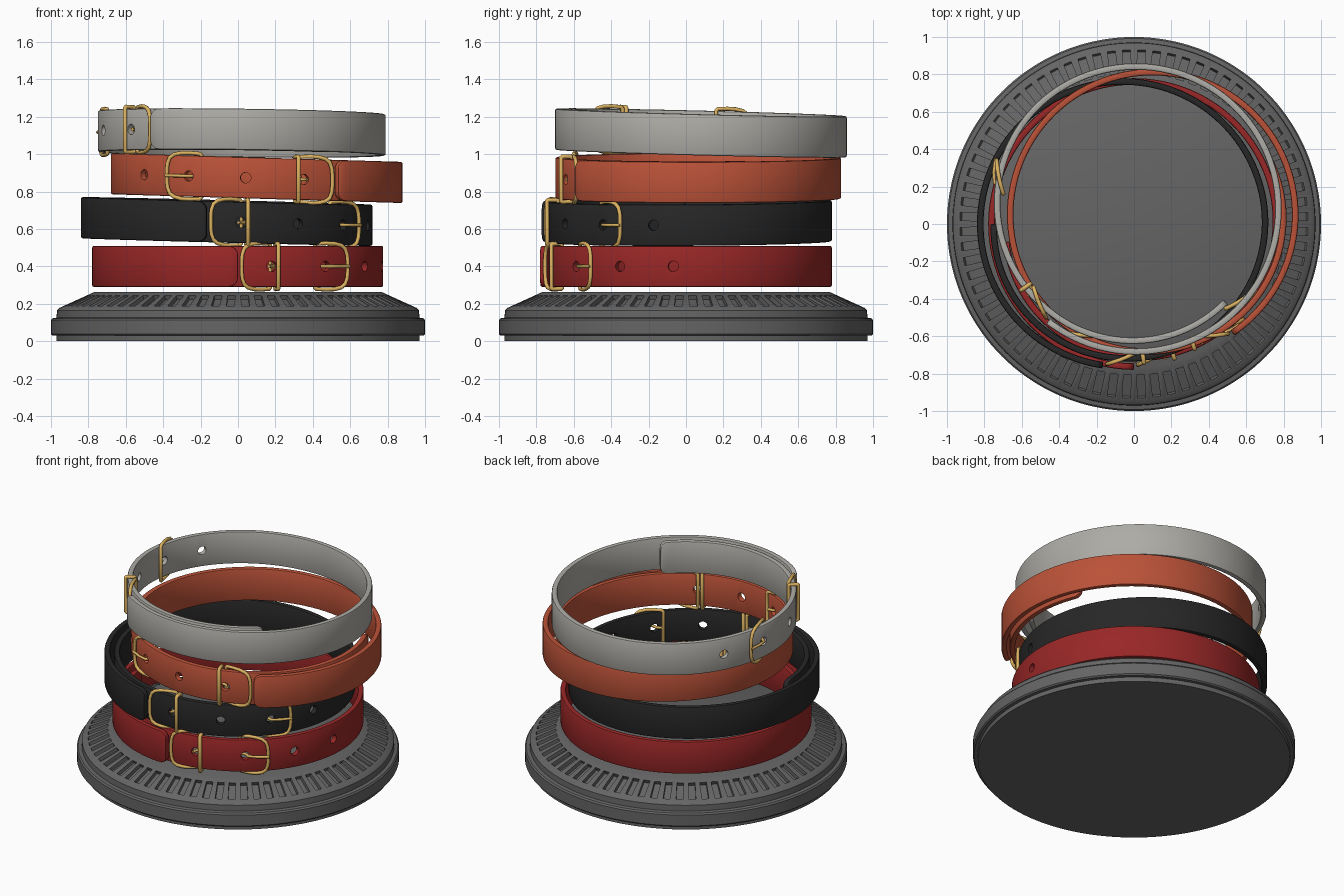
import bpy, bmesh
from math import sin, cos, radians, pi, sqrt
from mathutils import Matrix, Vector

if "Cube" in bpy.data.objects:
    bpy.data.objects.remove(bpy.data.objects["Cube"])


def material(name, rgb):
    m = bpy.data.materials.new(name)
    m.diffuse_color = (*rgb, 1)
    m.use_nodes = True
    m.node_tree.nodes["Principled BSDF"].inputs["Base Color"].default_value = m.diffuse_color
    return m


def to_object(name, bm, mat=None):
    bmesh.ops.recalc_face_normals(bm, faces=bm.faces)
    me = bpy.data.meshes.new(name)
    bm.to_mesh(me)
    bm.free()
    ob = bpy.data.objects.new(name, me)
    bpy.context.collection.objects.link(ob)
    if mat:
        me.materials.append(mat)
    return ob


def select(ob):
    bpy.ops.object.select_all(action='DESELECT')
    ob.select_set(True)
    bpy.context.view_layer.objects.active = ob


def cut(ob, cutter):
    cutter.hide_render = True
    mod = ob.modifiers.new("cut", 'BOOLEAN')
    mod.operation = 'DIFFERENCE'
    mod.object = cutter
    mod.solver = 'EXACT'
    select(ob)
    bpy.ops.object.modifier_apply(modifier=mod.name)
    bpy.data.objects.remove(cutter)


def smooth(ob, angle=35):
    select(ob)
    bpy.ops.object.shade_smooth_by_angle(angle=radians(angle))


def skin(bm, rings, close_rows=False):
    """Joins rows of closed vertex rings with quads."""
    rows = [[bm.verts.new(p) for p in r] for r in rings]
    n = len(rows[0])
    pairs = list(zip(rows, rows[1:])) + ([(rows[-1], rows[0])] if close_rows else [])
    for a, b in pairs:
        for i in range(n):
            j = (i + 1) % n
            bm.faces.new((a[i], a[j], b[j], b[i]))
    if not close_rows:
        bm.faces.new(rows[0])
        bm.faces.new(rows[-1])


gold = material("brass", (0.72, 0.45, 0.12))
stone = material("base_grey", (0.13, 0.13, 0.13))

# Base: turned disc with a ring of slots in the sloping shoulder
N = 144
profile = [(0.97, 0), (0.97, 0.03), (0.992, 0.03), (1.0, 0.038), (1.0, 0.112),
           (0.992, 0.122), (0.97, 0.126), (0.968, 0.165), (0.955, 0.178), (0.77, 0.262)]
bm = bmesh.new()
skin(bm, [[(r * cos(2 * pi * i / N), r * sin(2 * pi * i / N), z) for i in range(N)]
          for r, z in profile])
base = to_object("display_base", bm, stone)
bm = bmesh.new()
SLOTS = 72
for k in range(SLOTS):
    m = (Matrix.Rotation(2 * pi * (k + 0.5) / SLOTS, 4, 'Z') @ Matrix.Translation((0.87, 0, 0.2165))
         @ Matrix.Rotation(radians(24.4), 4, 'Y') @ Matrix.Diagonal((0.135, 0.042, 0.05, 1)))
    bmesh.ops.create_cube(bm, size=1, matrix=m)
cut(base, to_object("slot_cutter", bm))
smooth(base)

# Collars: a strap that winds once around and tucks inside itself
HALF_H, HALF_T, CORNER = 0.11, 0.0175, 0.05
TAIL = 442
HOLES = (14, 38.5, 62.5, 85)


def strap_radius(s):
    """Centreline radius after winding s degrees from the outer tip."""
    if s < 250:
        return 0.762
    u = min((s - 250) / 130, 1)
    r = 0.762 - 0.05 * u * u * (3 - 2 * u)
    return r - 0.022 * max(0, (s - 370) / 72)


def tube(name, pts, rad, closed):
    cu = bpy.data.curves.new(name, 'CURVE')
    cu.dimensions = '3D'
    cu.bevel_depth = rad
    cu.bevel_resolution = 2
    cu.use_fill_caps = True
    sp = cu.splines.new('POLY')
    sp.points.add(len(pts) - 1)
    for p, q in zip(sp.points, pts):
        p.co = (*q, 1)
    sp.use_cyclic_u = closed
    ob = bpy.data.objects.new(name, cu)
    bpy.context.collection.objects.link(ob)
    cu.materials.append(gold)
    select(ob)
    bpy.ops.object.convert(target='MESH')
    smooth(bpy.context.object, 50)


def collar(name, rgb, centre, tilt, end, sign, pin_hole):
    # t = degrees from the outer tip towards the buckles
    def place(t, r, z):
        a = radians(end + sign * t)
        x, y = r * cos(a), r * sin(a)
        return Vector((centre[0] + x, centre[1] + y, centre[2] + z + tilt[0] * x + tilt[1] * y))

    def on_strap(t, out, z):
        return place(t, strap_radius(360 - t) + out, z)

    # strap with rounded tips
    tip = [0, 0.2, 0.6, 1.2, 2, 3]
    steps = tip + [3 + 2.5 * i for i in range(1, 174)]
    steps = [s for s in steps if s < TAIL - 3.5] + [TAIL - s for s in reversed(tip)]
    rings = []
    for s in steps:
        d = min(radians(min(s, TAIL - s)) * 0.75, CORNER)
        h = HALF_H - CORNER + sqrt(CORNER ** 2 - (CORNER - d) ** 2)
        k = 0.6 if s in (0, TAIL) else 1.0
        w, b = HALF_T * k, 0.009
        sec = [(w, h - b), (w - b * 0.3, h - b * 0.3), (w - b, h)]
        sec += [(-x, z) for x, z in reversed(sec)]
        sec += [(-x, -z) for x, z in sec]
        rings.append([place(-s, strap_radius(s) + x, z) for x, z in sec])
    bm = bmesh.new()
    skin(bm, rings)
    strap = to_object(name + "_strap", bm, material(name + "_leather", rgb))
    bm = bmesh.new()
    for t in HOLES:
        p, q = on_strap(t, 0, 0), on_strap(t, 0.1, 0)
        m = Matrix.Translation(p) @ (q - p).to_track_quat('Z', 'Y').to_matrix().to_4x4()
        bmesh.ops.create_cone(bm, cap_ends=True, segments=20, radius1=0.028,
                              radius2=0.028, depth=0.1, matrix=m)
    cut(strap, to_object("hole_cutter", bm))
    smooth(strap)

    # buckles: straight bar inside the strap, rounded bow outside
    def buckle(part, bar, bow):
        half = [(0, 0.112), (0.05, 0.121), (0.35, 0.124), (0.6, 0.122), (0.8, 0.113),
                (0.92, 0.095), (0.98, 0.065), (1.0, 0.03)]
        loop = half + [(u, -z) for u, z in reversed(half)]
        tube(name + part, [on_strap(bar + (bow - bar) * u, -0.032 + 0.07 * u, z)
                           for u, z in loop], 0.011, True)

    buckle("_end_buckle", 14.5, 1.5)
    tube(name + "_end_pin", [on_strap(17, -0.03, 0), on_strap(14, -0.01, 0),
                             on_strap(12.8, 0.022, 0)], 0.009, False)
    h = pin_hole
    buckle("_buckle", h - 4, h + 9)
    tube(name + "_pin", [on_strap(h - 4, -0.03, 0), on_strap(h - 1, -0.01, 0), on_strap(h, 0.022, 0),
                         on_strap(h + 4, 0.036, 0), on_strap(h + 9.3, 0.046, 0)], 0.009, False)
    # keeper loop
    tube(name + "_keeper", [on_strap(16.7, x, z) for x, z in
                            [(0.03, 0.115), (0.024, 0.121), (-0.024, 0.121), (-0.03, 0.115),
                             (-0.03, -0.115), (-0.024, -0.121), (0.024, -0.121), (0.03, -0.115)]],
         0.012, True)


collar("red_collar", (0.32, 0.02, 0.02), (0, 0, 0.40), (0, 0), 270, 1, 40)
collar("black_collar", (0.02, 0.02, 0.02), (-0.06, 0, 0.64), (-0.026, 0.005), 262, 1, 62.5)
collar("brown_collar", (0.5, 0.085, 0.04), (0.10, 0.05, 0.872), (-0.03, 0), 304, -1, 62.5)
collar("grey_collar", (0.42, 0.41, 0.38), (0.01, 0.08, 1.113), (-0.013, -0.026), 232, -1, 62.5)
